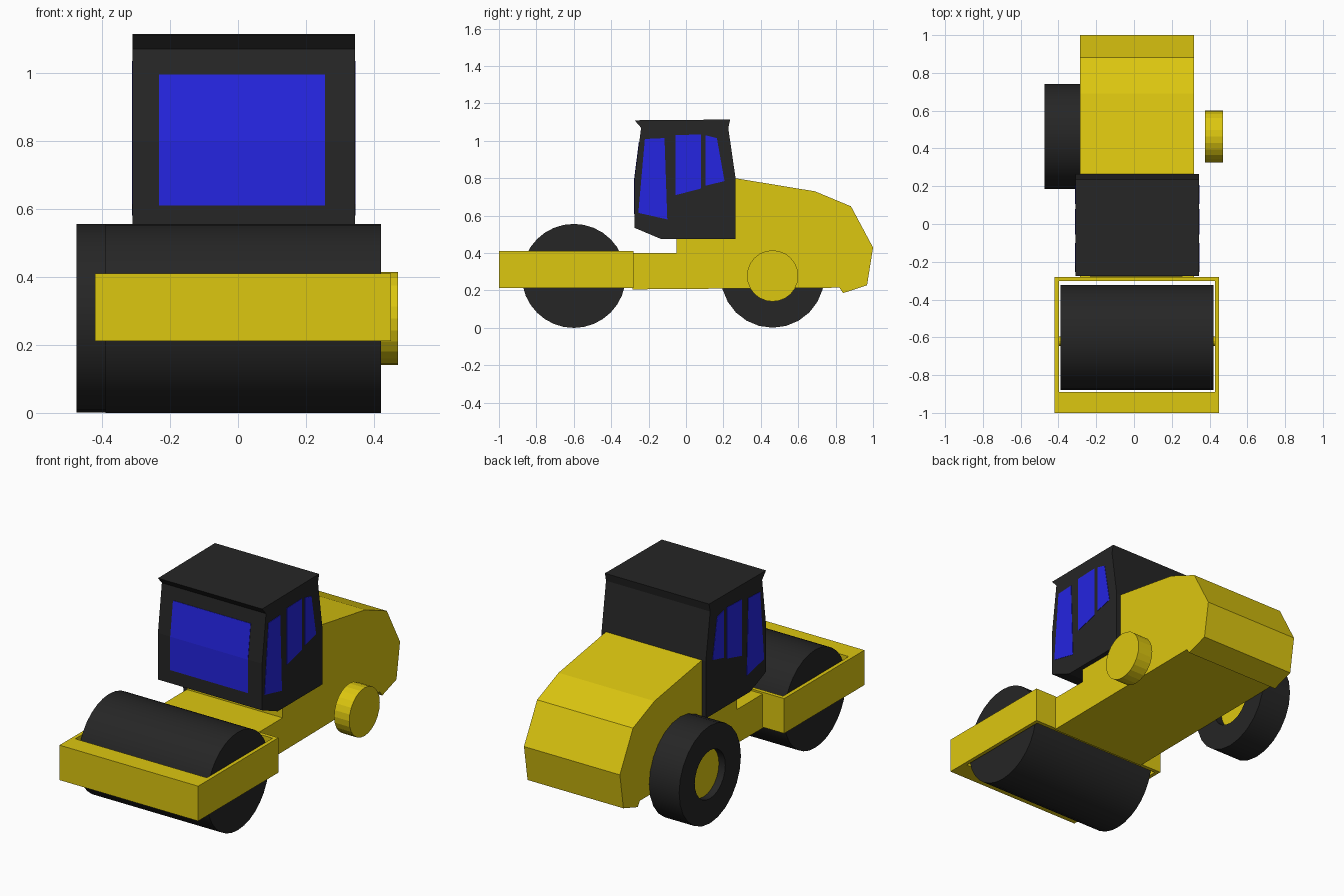
import bpy
import bmesh
from math import cos, sin, tau, radians

cube = bpy.data.objects.get("Cube")
if cube:
    bpy.data.objects.remove(cube, do_unlink=True)


def make_material(name, rgb):
    mat = bpy.data.materials.new(name)
    mat.use_nodes = True
    mat.diffuse_color = (*rgb, 1)
    mat.node_tree.nodes["Principled BSDF"].inputs["Base Color"].default_value = (*rgb, 1)
    return mat


yellow = make_material("machine yellow", (0.72, 0.57, 0.005))
black = make_material("rubber black", (0.019, 0.019, 0.019))
blue = make_material("window blue", (0.018, 0.018, 0.75))


def finish(name, bm, mat, smooth=False):
    bmesh.ops.recalc_face_normals(bm, faces=bm.faces)
    mesh = bpy.data.meshes.new(name)
    bm.to_mesh(mesh)
    bm.free()
    mesh.materials.append(mat)
    obj = bpy.data.objects.new(name, mesh)
    bpy.context.collection.objects.link(obj)
    if smooth:
        bpy.ops.object.select_all(action='DESELECT')
        obj.select_set(True)
        bpy.context.view_layer.objects.active = obj
        bpy.ops.object.shade_smooth_by_angle(angle=radians(30))
    return obj


def place(axis, point, depth):
    """Put a 2D point on the plane across the given axis."""
    a, b = point
    return (depth, a, b) if axis == 'X' else (a, b, depth)


def prism(name, profile, lo, hi, mat, axis='X', smooth=False):
    """Extrude a closed outline along an axis."""
    bm = bmesh.new()
    ends = [[bm.verts.new(place(axis, p, d)) for p in profile] for d in (lo, hi)]
    for end in ends:
        bm.faces.new(end)
    for i in range(len(profile)):
        bm.faces.new((ends[0][i - 1], ends[0][i], ends[1][i], ends[1][i - 1]))
    return finish(name, bm, mat, smooth)


def tube(name, outer, inner, lo, hi, mat, axis='X', smooth=False):
    """Extrude an outline with a matching hole along an axis."""
    bm = bmesh.new()
    loops = [[bm.verts.new(place(axis, p, d)) for p in ring]
             for ring, d in ((outer, lo), (outer, hi), (inner, hi), (inner, lo))]
    for k in range(4):
        a, b = loops[k - 1], loops[k]
        for i in range(len(a)):
            bm.faces.new((a[i - 1], a[i], b[i], b[i - 1]))
    return finish(name, bm, mat, smooth)


def circle(y, z, r, n):
    return [(y + r * cos(tau * i / n), z + r * sin(tau * i / n)) for i in range(n)]


def rect(x0, x1, y0, y1):
    return [(x0, y0), (x1, y0), (x1, y1), (x0, y1)]


# Front drum in its rectangular frame
AXLE_Z = 0.278
prism("front_drum", circle(-0.6, AXLE_Z, 0.278, 32), -0.39, 0.42, black, smooth=True)
prism("drum_axle", circle(-0.62, AXLE_Z, 0.025, 12), -0.41, 0.44, yellow)
tube("drum_frame", rect(-0.42, 0.45, -1, -0.28), rect(-0.398, 0.428, -0.89, -0.302),
     0.212, 0.41, yellow, axis='Z')

# Chassis and sloping engine hood in one outline
body = [(-0.285, 0.206), (0.82, 0.215), (0.84, 0.186), (0.968, 0.228), (1.0, 0.43),
        (0.882, 0.65), (0.69, 0.73), (0.265, 0.80), (0.255, 0.485), (-0.052, 0.485),
        (-0.052, 0.40), (-0.285, 0.40)]
prism("chassis_and_hood", body, -0.285, 0.317, yellow)

# Cab with flared roof edge
CAB_L, CAB_R = -0.31, 0.344
cab = [(-0.275, 0.535), (-0.135, 0.476), (0.265, 0.476), (0.265, 0.80), (0.226, 1.068),
       (0.236, 1.114), (-0.275, 1.11), (-0.24, 1.07), (-0.275, 0.80)]
prism("cab", cab, CAB_L, CAB_R, black)

# Side windows, as thin panes on both sides
panes = {
    "front": [(-0.22, 1.01), (-0.115, 1.015), (-0.10, 0.58), (-0.255, 0.615)],
    "middle": [(-0.055, 1.03), (0.08, 1.035), (0.08, 0.745), (-0.055, 0.71)],
    "rear": [(0.105, 1.03), (0.165, 1.015), (0.206, 0.785), (0.105, 0.76)],
}
for label, outline in panes.items():
    for side, x in (("right", CAB_L), ("left", CAB_R)):
        prism(f"{side}_{label}_window", outline, x - 0.002, x + 0.002, blue)

# Windscreen bending with the cab front
screen = [(-0.277, 0.61), (-0.277, 0.80), (-0.252, 0.995),
          (-0.248, 0.995), (-0.273, 0.80), (-0.273, 0.61)]
prism("windscreen", screen, -0.232, 0.256, blue)

# Rear wheel: open tyre on one side, hub on both
WHEEL_Y = 0.463
tube("rear_tyre", circle(WHEEL_Y, AXLE_Z, 0.277, 24), circle(WHEEL_Y, AXLE_Z, 0.137, 24),
     -0.475, -0.287, black, smooth=True)
for side, lo, hi in (("right", -0.435, -0.34), ("left", 0.375, 0.47)):
    prism(f"{side}_wheel_hub", circle(WHEEL_Y, AXLE_Z, 0.137, 24), lo, hi, yellow)
